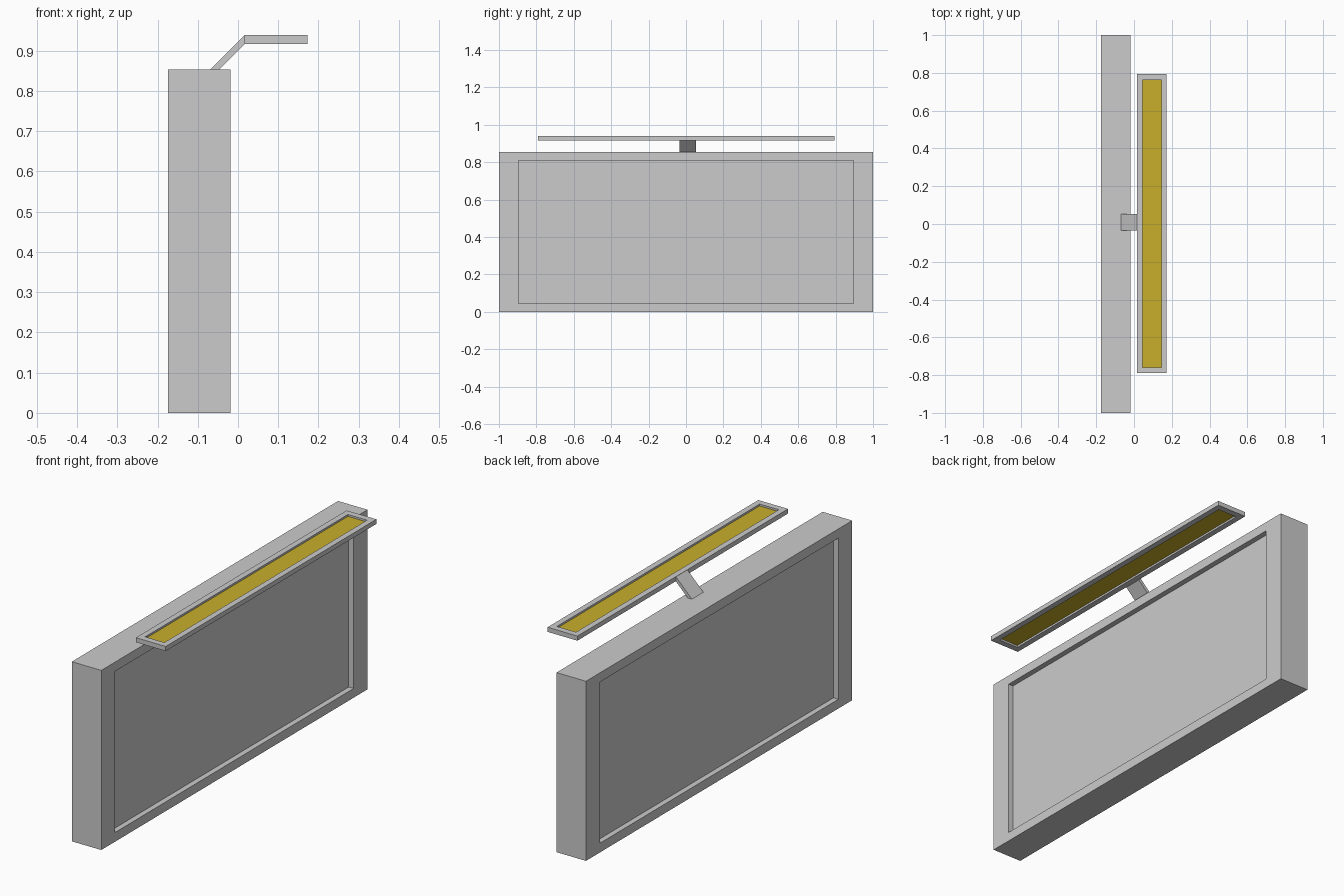
import bpy, bmesh
from mathutils import Vector

if "Cube" in bpy.data.objects:
    bpy.data.objects.remove(bpy.data.objects["Cube"])


def finish(name, bm):
    bmesh.ops.recalc_face_normals(bm, faces=bm.faces)
    mesh = bpy.data.meshes.new(name)
    bm.to_mesh(mesh)
    bm.free()
    obj = bpy.data.objects.new(name, mesh)
    bpy.context.collection.objects.link(obj)
    return obj


def recessed_box(name, lo, hi, axis, margins, depth, mat=None):
    """Box with a rectangular recess in both faces along one axis."""
    lo, hi = Vector(lo), Vector(hi)
    centre, size = (lo + hi) / 2, hi - lo
    bm = bmesh.new()
    bmesh.ops.create_cube(bm, size=1)
    for v in bm.verts:
        v.co = centre + Vector(a * b for a, b in zip(v.co, size))
    bm.normal_update()
    ends = [f for f in bm.faces if abs(f.normal[axis]) > 0.9]
    inner = [i for i in range(3) if i != axis]
    for f in ends:
        inward = -f.normal.copy()
        # rim
        bmesh.ops.inset_individual(bm, faces=[f], thickness=0.01)
        for v in f.verts:
            for i, m in zip(inner, margins):
                v.co[i] = lo[i] + m if v.co[i] < centre[i] else hi[i] - m
        # recess walls and floor
        floor = bmesh.ops.extrude_discrete_faces(bm, faces=[f])["faces"][0]
        for v in floor.verts:
            v.co += inward * depth
        if mat:
            floor.material_index = 1
    obj = finish(name, bm)
    if mat:
        obj.data.materials.append(None)
        obj.data.materials.append(mat)
    return obj


yellow = bpy.data.materials.new("yellow_panel")
yellow.diffuse_color = (0.58, 0.43, 0.025, 1)
yellow.use_nodes = True
yellow.node_tree.nodes["Principled BSDF"].inputs["Base Color"].default_value = yellow.diffuse_color

# Upright board, recessed on both sides
recessed_box("sign_board", (-0.174, -1, 0), (-0.019, 1, 0.854), 0, (0.104, 0.044), 0.026)

# Lamp frame with yellow panel recessed above and below
recessed_box("lamp_frame", (0.016, -0.79, 0.917), (0.173, 0.793, 0.939), 2,
             (0.028, 0.03), 0.009, yellow)

# Slanted arm: side profile extruded along y
bm = bmesh.new()
profile = [(-0.068, 0.854), (-0.046, 0.854), (0.016, 0.916), (0.016, 0.938)]
face = bm.faces.new([bm.verts.new((x, -0.034, z)) for x, z in profile])
side = bmesh.ops.extrude_face_region(bm, geom=[face])["geom"]
for v in side:
    if isinstance(v, bmesh.types.BMVert):
        v.co.y = 0.053
finish("lamp_arm", bm)
